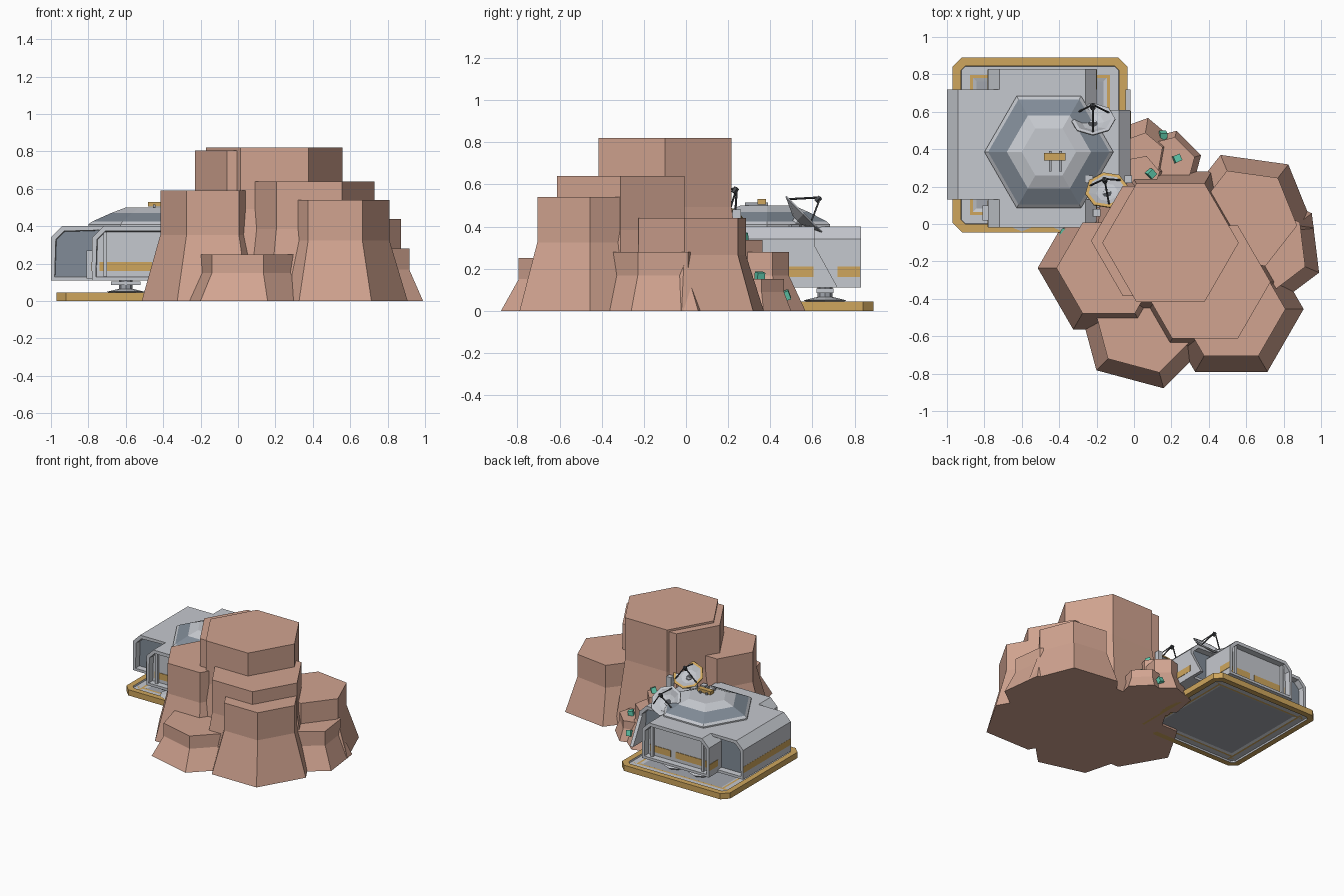
import bpy, bmesh
from math import cos, sin, radians, pi
from mathutils import Vector, Matrix

if "Cube" in bpy.data.objects:
    bpy.data.objects.remove(bpy.data.objects["Cube"])


def material(name, rgb):
    m = bpy.data.materials.new(name)
    m.diffuse_color = (*rgb, 1)
    m.use_nodes = True
    m.node_tree.nodes["Principled BSDF"].inputs["Base Color"].default_value = m.diffuse_color
    return m


ROCK = material("clay_rock", (0.64, 0.37, 0.28))
GREY = material("hull_grey", (0.56, 0.58, 0.62))
MID = material("mid_grey", (0.36, 0.38, 0.42))
GLASS = material("slate_glass", (0.22, 0.26, 0.31))
GOLD = material("ochre", (0.62, 0.38, 0.11))
DARK = material("dark_metal", (0.07, 0.075, 0.085))
TEAL = material("teal_crystal", (0.12, 0.60, 0.42))


def finish(name, bm, mats):
    bmesh.ops.recalc_face_normals(bm, faces=bm.faces[:])
    me = bpy.data.meshes.new(name)
    bm.to_mesh(me)
    bm.free()
    for m in mats:
        me.materials.append(m)
    ob = bpy.data.objects.new(name, me)
    bpy.context.collection.objects.link(ob)
    return ob


def loft(loops):
    """Closed solid through a stack of equal-length loops."""
    bm = bmesh.new()
    rings = [[bm.verts.new(p) for p in lp] for lp in loops]
    n = len(rings[0])
    bm.faces.new(rings[0][::-1])
    bm.faces.new(rings[-1])
    for a, b in zip(rings, rings[1:]):
        for i in range(n):
            bm.faces.new((a[i], a[(i + 1) % n], b[(i + 1) % n], b[i]))
    bmesh.ops.recalc_face_normals(bm, faces=bm.faces[:])
    return bm


def ring(c, r, z, n=6, rot=0):
    return [(c[0] + r * cos(radians(rot) + 2 * pi * i / n),
             c[1] + r * sin(radians(rot) + 2 * pi * i / n), z) for i in range(n)]


def box(name, lo, hi, mat):
    x0, y0, z0 = lo
    x1, y1, z1 = hi
    return finish(name, loft([[(x0, y0, z), (x1, y0, z), (x1, y1, z), (x0, y1, z)]
                              for z in (z0, z1)]), [mat])


def rod(name, a, b, r, mat, n=6):
    a, b = Vector(a), Vector(b)
    d = b - a
    ob = finish(name, loft([ring((0, 0), r, z, n) for z in (0, d.length)]), [mat])
    ob.data.transform(Matrix.Translation(a) @ d.to_track_quat('Z', 'Y').to_matrix().to_4x4())
    return ob


def facing(bm, direction):
    """Largest face looking in a direction."""
    d = Vector(direction)
    return max((f for f in bm.faces if f.normal.dot(d) > 0.95), key=lambda f: f.calc_area())


def inset(bm, f, width, depth, rim, inner):
    res = bmesh.ops.inset_region(bm, faces=[f], thickness=width, depth=depth)
    for g in res["faces"]:
        g.material_index = rim
    f.material_index = inner


# Rock columns: straight upper part, flared foot
columns = [
    # x, y, top radius, foot radius, height, turn
    ("rock_summit", 0.195, -0.10, 0.365, 0.44, 0.82, 0),
    ("rock_shoulder", 0.11, -0.09, 0.34, 0.40, 0.805, 0),
    ("rock_front_high", 0.38, -0.31, 0.35, 0.42, 0.64, 0),
    ("rock_front_right", 0.52, -0.455, 0.29, 0.387, 0.54, 0),
    ("rock_left", -0.135, -0.235, 0.28, 0.38, 0.59, 0),
    ("rock_front_low", 0.062, -0.519, 0.285, 0.372, 0.25, -15),
    ("rock_back_right", 0.60, 0.03, 0.275, 0.366, 0.44, -8),
    ("rock_right_low", 0.695, -0.135, 0.24, 0.32, 0.28, -23),
    ("rock_back_tall", 0.03, 0.26, 0.11, 0.16, 0.335, 10),
    ("rock_back_low", 0.04, 0.37, 0.12, 0.20, 0.28, 20),
    ("rock_back_step", 0.18, 0.32, 0.15, 0.185, 0.15, 15),
]
for name, x, y, rt, rb, h, rot in columns:
    finish(name, loft([ring((x, y), rb, 0, 6, rot), ring((x, y), rt, 0.6 * h, 6, rot),
                       ring((x, y), rt, h, 6, rot)]), [ROCK])

# Crystals stuck in the rock
for i, p in enumerate([(0.155, 0.475, 0.07), (0.23, 0.35, 0.16), (0.09, 0.27, 0.345), (-0.37, -0.05, 0.06)]):
    ob = box("crystal", (-0.019,) * 3, (0.019, 0.019, 0.024), TEAL)
    ob.location = p
    ob.rotation_euler = (0.35 * (i != 1), 0.2, 0.4 * i)

# Landing pad: chamfered slab with stepped deck and hollow underside
X0, X1, Y0, Y1, C = -0.97, -0.035, -0.045, 0.89, 0.05
outline = [(X0 + C, Y0), (X1 - C, Y0), (X1, Y0 + C), (X1, Y1 - C),
           (X1 - C, Y1), (X0 + C, Y1), (X0, Y1 - C), (X0, Y0 + C)]
bm = loft([[(x, y, z) for x, y in outline] for z in (0, 0.045)])
for sign in (1, -1):
    f = facing(bm, (0, 0, sign))
    inset(bm, f, 0.048, 0, 0, 1)
    inset(bm, f, 0.003, -0.012, 1, 1)
    inset(bm, f, 0.05, 0, 1, 2)
    inset(bm, f, 0.04, 0, 2, 1)
    inset(bm, f, 0.05, -0.006, 1, 3)
finish("landing_pad", bm, [GOLD, GREY, GOLD, MID])


# Building arms: chamfered section run along y, with recessed ends
def arm(name, x0, x1, y0, y1, inner_mat, cut_l=True, cut_r=True):
    z0, z1, c = 0.11, 0.40, 0.06
    prof = [(x0, z0), (x1, z0)]
    prof += [(x1, z1 - c), (x1 - c, z1)] if cut_r else [(x1, z1)]
    prof += [(x0 + c, z1), (x0, z1 - c)] if cut_l else [(x0, z1)]
    bm = loft([[(x, y, z) for x, z in prof] for y in (y0, y1)])
    for s in (-1, 1):
        f = facing(bm, (0, s, 0))
        inset(bm, f, 0.028, 0, 0, 1)
        inset(bm, f, 0.004, -0.045, 0, 1)
    finish(name, bm, [GREY, inner_mat])


arm("long_hall", -0.78, -0.20, -0.02, 0.83, GREY)
arm("left_wing", -1.0, -0.70, 0.13, 0.72, GLASS, True, False)
arm("right_wing", -0.30, -0.02, 0.13, 0.61, GLASS, False, True)

# Sloped brace plate at the right wing
finish("wing_brace", loft([[(x, 0.55, 0.11), (x, 0.72, 0.11), (x, 0.61, 0.31), (x, 0.55, 0.31)]
                           for x in (-0.045, -0.018)]), [GREY])

# Ochre stripes on the ends and sides
for y in (0.021, 0.781):
    for x0, x1 in ((-0.74, -0.46), (-0.42, -0.24)):
        box("end_stripe", (x0, y, 0.16), (x1, y + 0.008, 0.21), GOLD)
box("left_stripe", (-1.001, 0.135, 0.16), (-0.996, 0.715, 0.21), GOLD)
box("right_stripe", (-0.024, 0.135, 0.16), (-0.017, 0.605, 0.21), GOLD)
for x in (-0.783, -0.203):
    for y0, y1 in ((-0.015, 0.125), (0.72, 0.825)):
        box("hall_stripe", (x, y0, 0.16), (x + 0.006, y1, 0.21), GOLD)

# Uprights framing the hall ends, and a thin side panel
for y in (0.0, 0.79):
    for x in (-0.72, -0.28):
        box("end_upright", (x, y, 0.11), (x + 0.02, y + 0.02, 0.37), GREY)
box("side_panel", (-0.81, 0.02, 0.12), (-0.78, 0.10, 0.27), GREY)

# Hexagonal roof: glazed slope, pale upper slope, flat cap
DC = (-0.455, 0.385)
bm = loft([ring(DC, r, z) for r, z in ((0.345, 0.395), (0.345, 0.41), (0.325, 0.425),
                                       (0.225, 0.47), (0.145, 0.50))])
for f in bm.faces:
    if 0.43 < f.calc_center_median().z < 0.46:
        f.material_index = 1
finish("roof_dome", bm, [GREY, GLASS])
box("roof_vent", (-0.48, 0.34, 0.505), (-0.365, 0.38, 0.53), GOLD)
for x in (-0.455, -0.40):
    box("vent_bracket", (x, 0.28, 0.49), (x + 0.015, 0.39, 0.515), MID)

# Legs with round feet, and a core under the floor
for x in (-0.60, -0.38):
    for y in (0.06, 0.42, 0.66):
        finish("leg_foot", loft([ring((x, y), r, z, 8) for r, z in
                                 ((0.07, 0.03), (0.10, 0.05), (0.04, 0.065))]), [GREY])
        rod("leg_piston", (x, y, 0.05), (x, y, 0.12), 0.035, MID, 8)
        box("leg_collar", (x - 0.08, y - 0.04, 0.085), (x + 0.08, y + 0.04, 0.105), GREY)


# Tilted dishes with three struts carrying a feed
def dish(name, centre, r, normal, rim_mat, foot):
    m = Matrix.Translation(centre) @ Vector(normal).to_track_quat('Z', 'Y').to_matrix().to_4x4()
    bm = loft([ring((0, 0), a * r, b * r, 8) for a, b in
               ((0.25, -0.2), (0.9, 0.1), (1, 0.14), (1, 0.2), (0.84, 0.2), (0.5, 0.0), (0.22, -0.08))])
    for f in bm.faces:
        rad = f.calc_center_median().xy.length / r
        f.material_index = 1 if rad > 0.8 else (2 if rad < 0.1 else 0)
    finish(name + "_bowl", bm, [GREY, rim_mat, DARK]).data.transform(m)
    tip = m @ Vector((0, 0, 1.1 * r))
    for k in range(3):
        t = radians(90 + 120 * k)
        rod(name + "_strut", m @ Vector((0.85 * r * cos(t), 0.85 * r * sin(t), 0.15 * r)), tip, 0.005, DARK, 4)
    rod(name + "_feed", m @ Vector((0, 0, 0.85 * r)), tip, 0.014, DARK)
    rod(name + "_mast", foot, m @ Vector((0, 0, -0.1 * r)), 0.025, GREY)
    rod(name + "_mount", foot, Vector(foot) + Vector((0, 0, 0.03)), 0.055, MID, 8)


dish("grey_dish", (-0.22, 0.545, 0.445), 0.12, (0, 0.7, 0.7), GREY, (-0.22, 0.50, 0.38))
dish("ochre_dish", (-0.145, 0.17, 0.48), 0.115, (-0.1, 0.55, 0.8), GOLD, (-0.145, 0.15, 0.38))

# Small equipment beside the second dish
for x, y, h in ((-0.24, 0.24, 0.06), (-0.20, 0.06, 0.0), (-0.03, 0.24, 0.09)):
    box("equipment_box", (x - 0.02, y - 0.02, 0.2), (x + 0.02, y + 0.02, 0.39 + h), GREY)
